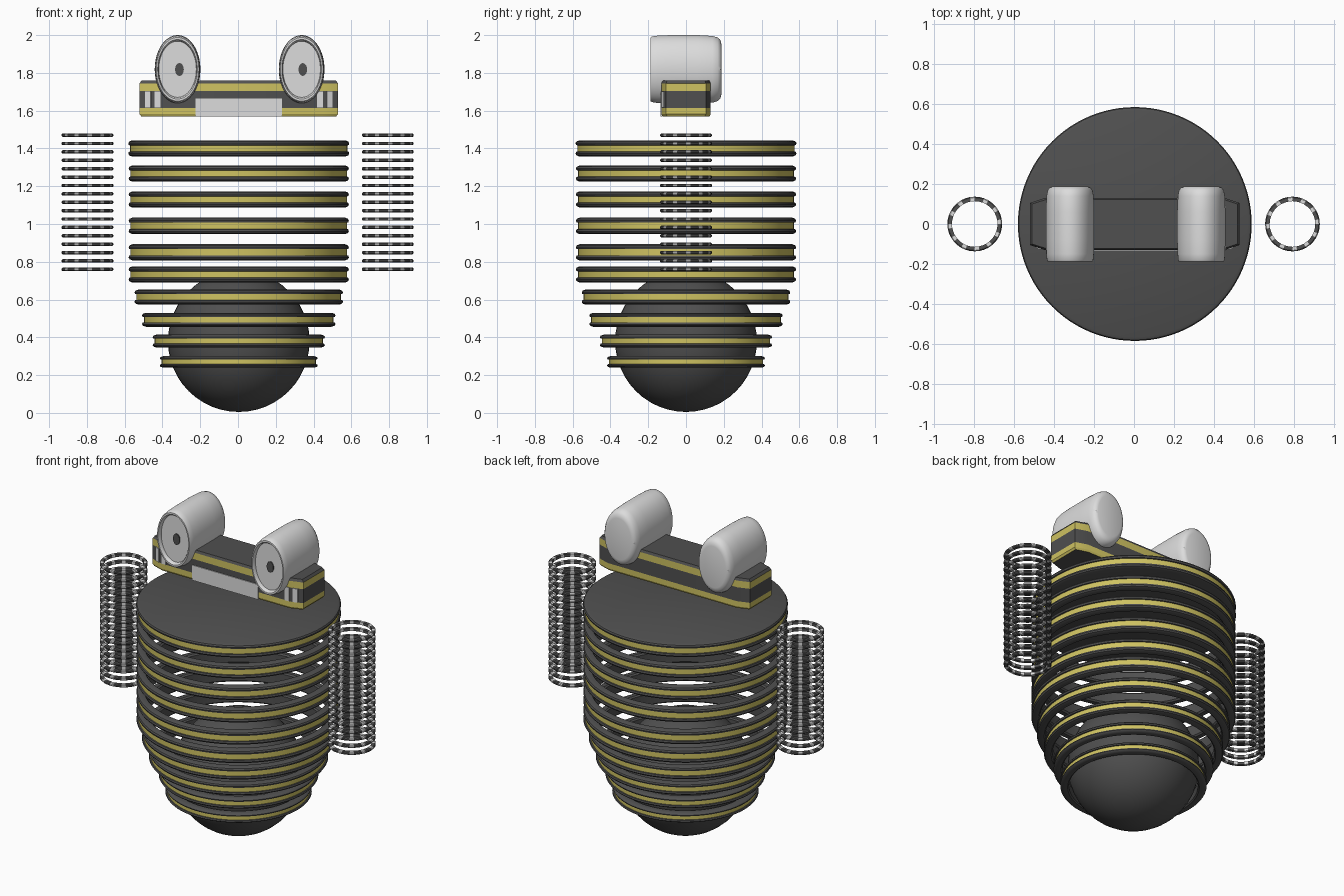
import bpy, bmesh, math
from mathutils import Matrix, Vector

cube = bpy.data.objects.get("Cube")
if cube:
    bpy.data.objects.remove(cube, do_unlink=True)


def material(name, rgb):
    m = bpy.data.materials.new(name)
    m.use_nodes = True
    m.diffuse_color = (*rgb, 1)
    m.node_tree.nodes["Principled BSDF"].inputs["Base Color"].default_value = (*rgb, 1)
    return m


MATS = [material("dark grey", (0.08, 0.08, 0.08)),
        material("yellow", (0.62, 0.54, 0.12)),
        material("light grey", (0.72, 0.72, 0.72))]
DARK, YELLOW, LIGHT = range(3)


def finish(name, bm, matrix=Matrix(), smooth=35):
    bmesh.ops.recalc_face_normals(bm, faces=bm.faces)
    me = bpy.data.meshes.new(name)
    bm.to_mesh(me)
    bm.free()
    for m in MATS:
        me.materials.append(m)
    me.shade_smooth()
    me.set_sharp_from_angle(angle=math.radians(smooth))
    ob = bpy.data.objects.new(name, me)
    ob.matrix_world = matrix
    bpy.context.collection.objects.link(ob)
    return ob


def lathe(name, profile, rule, closed=False, n=64, sx=1, sy=1, matrix=Matrix()):
    """Spin (radius, height) points; rule(profile step, segment) gives the colour."""
    bm = bmesh.new()
    rows = []
    for r, z in profile:
        if r == 0:
            rows.append([bm.verts.new((0, 0, z))] * n)
        else:
            rows.append([bm.verts.new((r * sx * math.cos(a), r * sy * math.sin(a), z))
                         for a in (2 * math.pi * i / n for i in range(n))])
    for k in range(len(rows) if closed else len(rows) - 1):
        a, b = rows[k], rows[(k + 1) % len(rows)]
        for i in range(n):
            j = (i + 1) % n
            quad = list(dict.fromkeys((a[i], a[j], b[j], b[i])))
            bm.faces.new(quad).material_index = rule(k, i)
    return finish(name, bm, matrix)


def plate(name, start, end, z0, z1, colour, thick=0.008):
    """Thin upright panel lying on the line from start to end."""
    a, b = Vector((*start, 0)), Vector((*end, 0))
    d = b - a
    bm = bmesh.new()
    bmesh.ops.create_cube(bm, size=1)
    bmesh.ops.scale(bm, verts=bm.verts, vec=(d.length, thick, z1 - z0))
    for f in bm.faces:
        f.material_index = colour
    mid = (a + b) / 2 + Vector((0, 0, (z0 + z1) / 2))
    return finish(name, bm, Matrix.Translation(mid) @ Matrix.Rotation(math.atan2(d.y, d.x), 4, 'Z'))


CX = 0.004

# Core ball
bm = bmesh.new()
bmesh.ops.create_uvsphere(bm, u_segments=48, v_segments=24, radius=0.375)
finish("core_ball", bm, Matrix.Translation((CX, 0, 0.38)))

# Body rings: (centre height, outer radius, half height), the first is a closed lid
rings = [(1.40, .585, .043), (1.267, .583, .043), (1.13, .583, .043), (0.99, .583, .044),
         (0.85, .583, .043), (0.733, .583, .043), (0.613, .552, .04), (0.493, .512, .037),
         (0.38, .456, .034), (0.27, .418, .031)]
rim = [(-.02, -1), (-.005, -.85), (0, -.65), (-.003, -.42), (-.01, -.38),
       (-.01, .38), (-.003, .42), (0, .65), (-.005, .85), (-.02, 1)]
inner = [(-.042, 1), (-.05, .8), (-.05, -.8), (-.042, -1)]
for n, (z, r, h) in enumerate(rings):
    pts = [(r + d, t * h) for d, t in rim + (inner if n else [])]
    if n == 0:
        pts = [(0, -h)] + pts + [(0, h)]
    band = 4 if n else 5
    lathe("body_ring_%d" % (n + 1) if n else "body_lid", pts,
          lambda k, i, band=band: YELLOW if k == band else DARK,
          closed=n > 0, n=96, matrix=Matrix.Translation((CX, 0, z)))

# Arms: stacks of thin rings with light patches
coil = [(.114, -.009), (.132, -.009), (.137, -.004), (.137, .004), (.132, .009), (.114, .009)]
for side, x in (("left", .793), ("right", -.797)):
    for n in range(17):
        lathe("%s_arm_ring_%d" % (side, n + 1), coil,
              lambda k, i: LIGHT if i % 3 == 0 else DARK, closed=True, n=36,
              matrix=Matrix.Translation((x, 0, 0.76 + n * 0.0444)))

# Head bar: chamfered outline stacked through coloured levels
outline = [(.525, -.105), (.525, .105), (.45, .13), (-.45, .13),
           (-.525, .105), (-.525, -.105), (-.45, -.13), (.45, -.13)]
levels = [(1.57, .96), (1.582, 1), (1.615, 1), (1.703, 1), (1.745, 1), (1.76, .95)]
colours = [YELLOW, YELLOW, DARK, YELLOW, DARK]
bm = bmesh.new()
rows = [[bm.verts.new((x * (1 - (1 - s) * .4), y * s, z)) for x, y in outline] for z, s in levels]
for k, colour in enumerate(colours):
    for i in range(8):
        j = (i + 1) % 8
        f = bm.faces.new((rows[k][i], rows[k][j], rows[k + 1][j], rows[k + 1][i]))
        f.material_index = colour
bm.faces.new(rows[0])
bm.faces.new(rows[-1])
finish("head_bar", bm, Matrix.Translation((CX, 0, 0)), 20)

# Front panel and corner stripes
plate("front_panel", (CX - .23, -.131), (CX + .23, -.131), 1.57, 1.665, LIGHT)
for side, s in (("left", 1), ("right", -1)):
    plate(side + "_front_stripe", (CX + s * .415, -.13), (CX + s * .445, -.13), 1.616, 1.702, LIGHT)
    plate(side + "_corner_stripe", (CX + s * .466, -.126), (CX + s * .495, -.116), 1.616, 1.702, LIGHT)

# Eyes: oval barrels facing forward, with a recessed face and a pupil
barrel = [(0, -.188), (.72, -.188), (.84, -.183), (.93, -.168), (.975, -.14), (1, -.06),
          (1, .08), (.985, .15), (.96, .18), (.93, .188), (.87, .188), (.84, .182),
          (.82, .165), (0, .165)]
pupil = [(0, .16), (1, .16), (1, .172), (0, .172)]
for side, x, px in (("left", .337, .343), ("right", -.32, -.31)):
    turn = Matrix.Rotation(math.pi / 2, 4, 'X')
    lathe(side + "_eye", barrel, lambda k, i: LIGHT, sx=.121, sy=.181,
          matrix=Matrix.Translation((x, 0, 1.819)) @ turn)
    lathe(side + "_pupil", pupil, lambda k, i: DARK, n=24, sx=.023, sy=.034,
          matrix=Matrix.Translation((px, 0, 1.818)) @ turn)
